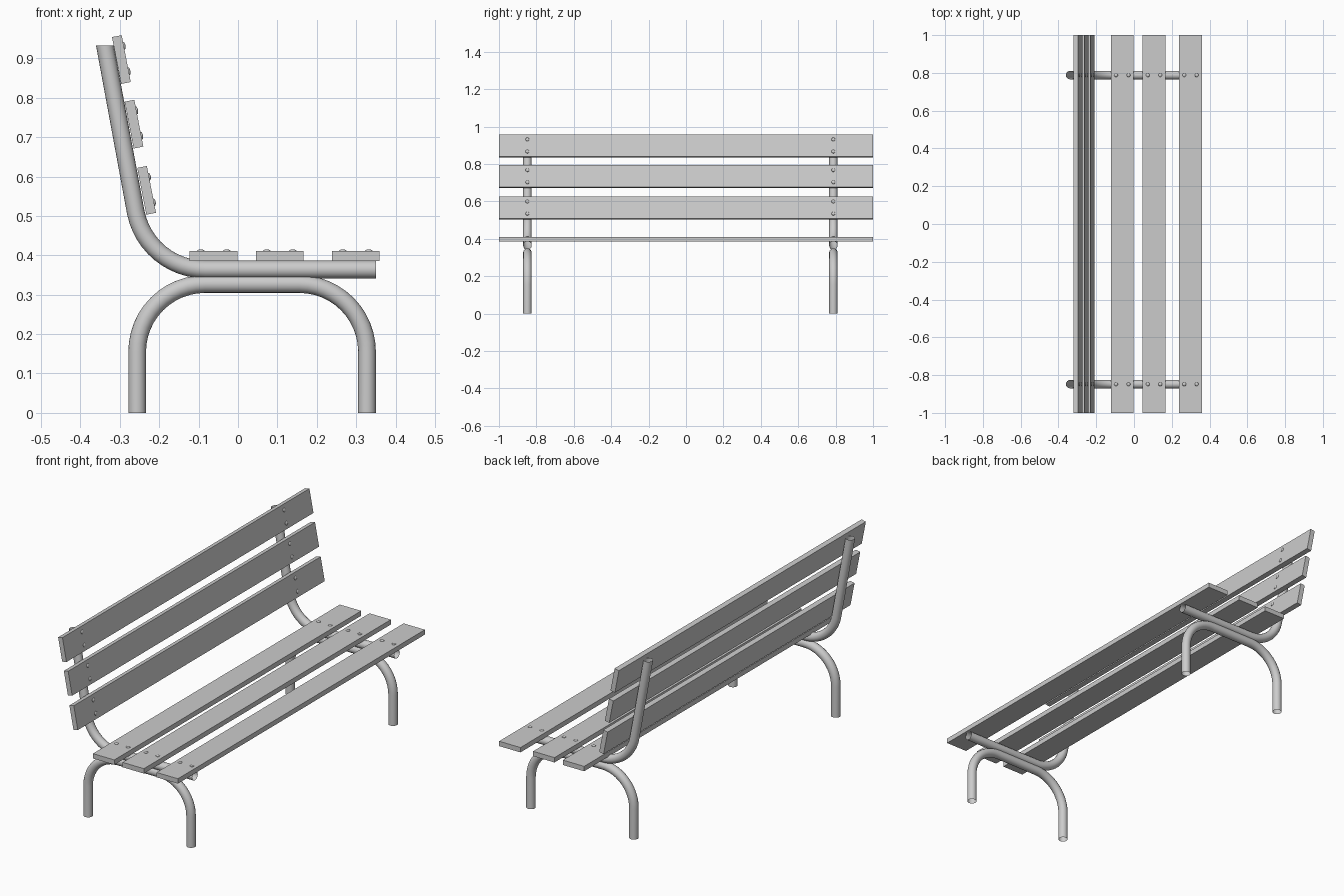
import bpy
import bmesh
from math import sin, cos, pi, radians
from mathutils import Vector, Matrix

cube = bpy.data.objects.get("Cube")
if cube:
    bpy.data.objects.remove(cube)

GREY = bpy.data.materials.new("plain_grey")
GREY.use_nodes = True
GREY.diffuse_color = (0.6, 0.6, 0.6, 1)
GREY.node_tree.nodes["Principled BSDF"].inputs["Base Color"].default_value = (0.6, 0.6, 0.6, 1)

TUBE_R = 0.0225
LEAN = radians(11)            # backward lean of the backrest
SIDES = {"right": -0.848, "left": 0.788}


def finish(name, bm, smooth=False):
    mesh = bpy.data.meshes.new(name)
    bm.to_mesh(mesh)
    bm.free()
    mesh.materials.append(GREY)
    for p in mesh.polygons:
        p.use_smooth = smooth
    obj = bpy.data.objects.new(name, mesh)
    bpy.context.collection.objects.link(obj)
    return obj


def arc(cx, cz, r, a0, a1, steps=12):
    """Points (x, z) along an arc, angles in radians."""
    angles = [a0 + (a1 - a0) * i / steps for i in range(steps + 1)]
    return [Vector((cx + r * cos(a), cz + r * sin(a))) for a in angles]


def tube(name, path, y, end_tangent=None, sides=16):
    """Open-ended pipe swept along an x-z path."""
    bm = bmesh.new()
    rings = []
    last = len(path) - 1
    for i, p in enumerate(path):
        t = Vector((0, 0))
        if i > 0:
            t += (p - path[i - 1]).normalized()
        if i < last:
            t += (path[i + 1] - p).normalized()
        if i == last and end_tangent:
            t = Vector(end_tangent)
        t.normalize()
        ring = []
        for k in range(sides):
            a = 2 * pi * k / sides
            u = TUBE_R * cos(a)
            ring.append(bm.verts.new((p.x - t.y * u, y + TUBE_R * sin(a), p.y + t.x * u)))
        rings.append(ring)
    for r0, r1 in zip(rings, rings[1:]):
        for k in range(sides):
            n = (k + 1) % sides
            bm.faces.new((r0[k], r1[k], r1[n], r0[n]))
    return finish(name, bm, True)


def bolt(name, matrix):
    """Shallow domed bolt head."""
    bm = bmesh.new()
    bmesh.ops.create_uvsphere(bm, u_segments=12, v_segments=8, radius=0.01)
    bmesh.ops.transform(bm, matrix=matrix @ Matrix.Diagonal((1, 1, 0.45, 1)), verts=bm.verts)
    finish(name, bm, True)


def slat(name, x, z, angle):
    """Full-length board with two bolts over each frame."""
    place = Matrix.Translation((x, 0, z)) @ Matrix.Rotation(angle, 4, 'Y')
    bm = bmesh.new()
    size = Matrix.Diagonal((0.121, 2, 0.025, 1))
    bmesh.ops.create_cube(bm, size=1, matrix=place @ size)
    finish(name, bm)
    for side, y in SIDES.items():
        for label, dx in (("a", -0.033), ("b", 0.033)):
            bolt(f"{name}_bolt_{side}_{label}", place @ Matrix.Translation((dx, y, 0.0125)))


# Pipe frames: an arched leg hoop below a bent seat and back rail
for side, y in SIDES.items():
    R = 0.172
    back_x, front_x, top_z = -0.256, 0.3275, 0.327
    hoop = [Vector((back_x, 0))]
    hoop += arc(back_x + R, top_z - R, R, pi, pi / 2)
    hoop += arc(front_x - R, top_z - R, R, pi / 2, 0)
    hoop.append(Vector((front_x, 0)))
    tube(f"leg_hoop_{side}", hoop, y)

    B = 0.18
    rail = [Vector((0.35, 0.364))]
    rail += arc(-0.083, 0.364 + B, B, -pi / 2, -pi - LEAN + 2 * LEAN)
    rail.append(Vector((-0.338, 0.933)))
    tube(f"seat_back_rail_{side}", rail, y, end_tangent=(0, 1))

# Seat boards
for name, x in (("rear", -0.062), ("middle", 0.106), ("front", 0.299)):
    slat(f"seat_slat_{name}", x, 0.398, 0)

# Backrest boards, leaning with the rail
for name, x, z in (("lower", -0.232, 0.565), ("middle", -0.264, 0.733), ("upper", -0.296, 0.897)):
    slat(f"back_slat_{name}", x, z, pi / 2 - LEAN)
